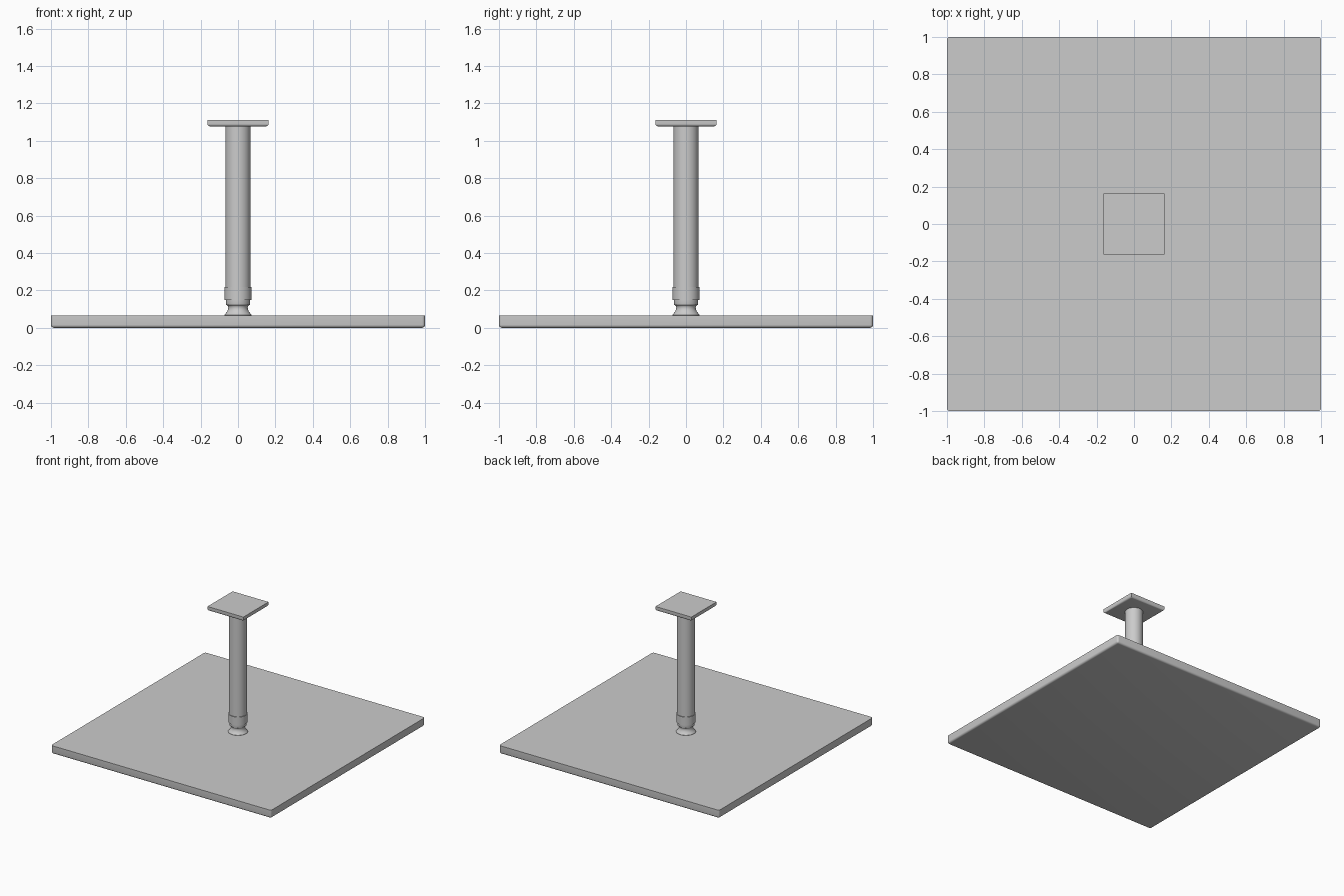
import bpy, bmesh, math
from mathutils import Matrix

if "Cube" in bpy.data.objects:
    bpy.data.objects.remove(bpy.data.objects["Cube"])


def finish(name, bm, angle=35):
    bmesh.ops.recalc_face_normals(bm, faces=bm.faces)
    me = bpy.data.meshes.new(name)
    bm.to_mesh(me)
    bm.free()
    ob = bpy.data.objects.new(name, me)
    bpy.context.collection.objects.link(ob)
    bpy.context.view_layer.objects.active = ob
    ob.select_set(True)
    bpy.ops.object.shade_smooth_by_angle(angle=math.radians(angle))
    ob.select_set(False)
    return ob


def plate(name, half, z0, z1, r, round_corners):
    """Square plate with a crisp top rim and a rounded underside."""
    bm = bmesh.new()
    bmesh.ops.create_cube(bm, size=1, matrix=Matrix.LocRotScale(
        (0, 0, (z0 + z1) / 2), None, (2 * half, 2 * half, z1 - z0)))
    edges = []
    for e in bm.edges:
        low = [v.co.z < (z0 + z1) / 2 for v in e.verts]
        if all(low) or (round_corners and any(low)):
            edges.append(e)
    bmesh.ops.bevel(bm, geom=edges, offset=r, segments=4, profile=0.5,
                    affect='EDGES')
    return finish(name, bm)


def lathe(name, profile, sides=48):
    """Closed solid of revolution from (radius, z) points."""
    bm = bmesh.new()
    rings = [[bm.verts.new((r * math.cos(2 * math.pi * i / sides),
                            r * math.sin(2 * math.pi * i / sides), z))
              for i in range(sides)] for r, z in profile]
    for a, b in zip(rings, rings[1:]):
        for i in range(sides):
            j = (i + 1) % sides
            bm.faces.new((a[i], a[j], b[j], b[i]))
    bm.faces.new(rings[0][::-1])
    bm.faces.new(rings[-1])
    return finish(name, bm)


# Large square base and small square cap
plate("base_plate", 1.0, 0.0, 0.067, 0.016, True)
plate("top_plate", 0.163, 1.077, 1.112, 0.014, False)

# Flared foot and waist under the collar
lathe("foot", [(0.073, 0.066), (0.073, 0.069), (0.064, 0.079), (0.057, 0.089),
               (0.053, 0.099), (0.052, 0.108), (0.054, 0.116), (0.058, 0.121),
               (0.063, 0.123), (0.065, 0.135), (0.065, 0.151)])

# Collar band
lathe("collar", [(0.066, 0.149), (0.072, 0.149), (0.072, 0.218), (0.067, 0.218)])

# Straight column
lathe("column", [(0.067, 0.217), (0.067, 1.078)])
